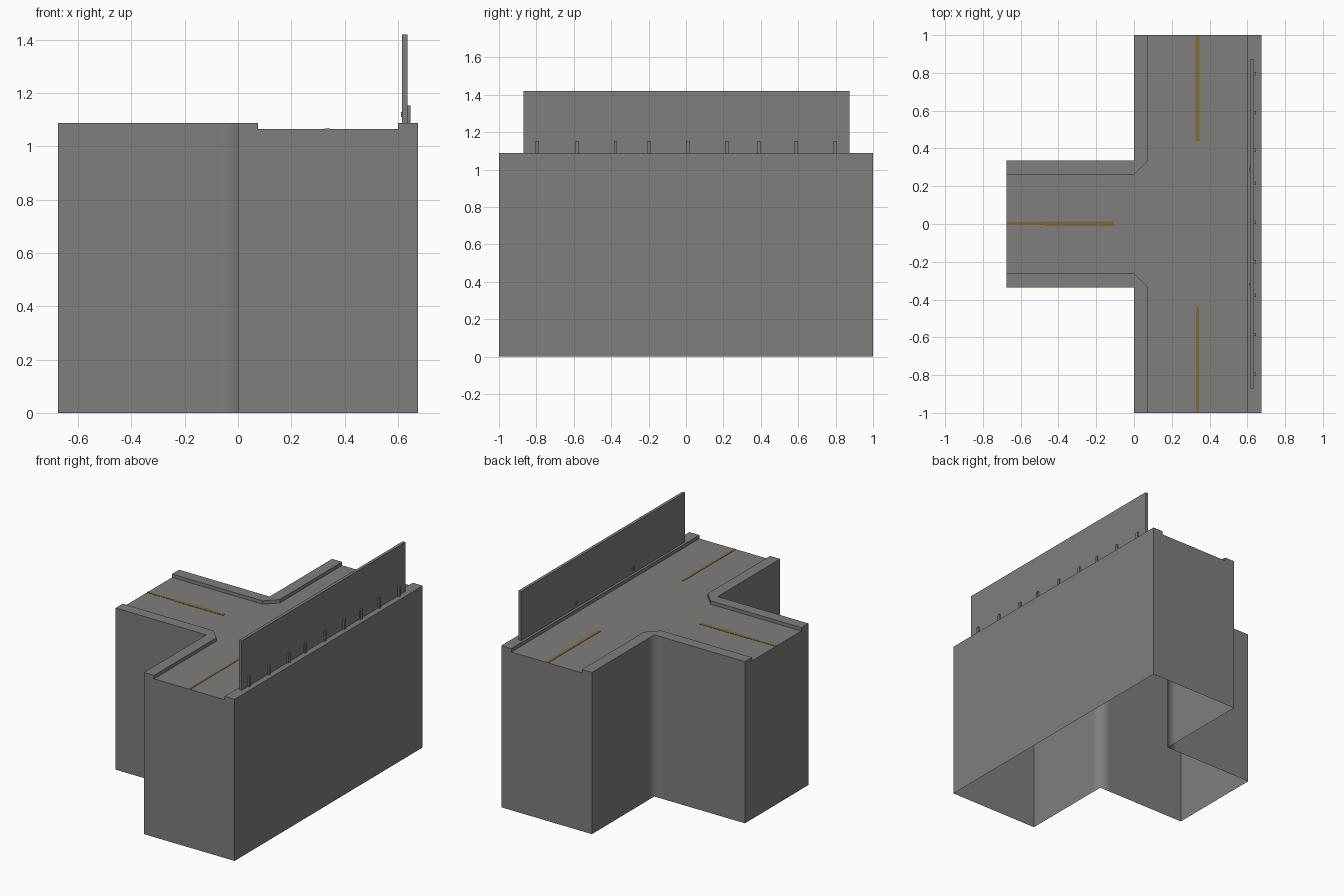
import bpy, bmesh

if "Cube" in bpy.data.objects:
    bpy.data.objects.remove(bpy.data.objects["Cube"])

E, W, C = 0.675, 0.337, 0.075          # half width, half branch width, kerb width
ROAD, KERB = 1.065, 1.088              # surface heights


def material(name, rgb):
    m = bpy.data.materials.new(name)
    m.diffuse_color = (*rgb, 1)
    m.use_nodes = True
    m.node_tree.nodes["Principled BSDF"].inputs["Base Color"].default_value = m.diffuse_color
    return m


concrete = material("grey concrete", (0.215, 0.21, 0.203))
yellow = material("worn yellow paint", (0.22, 0.145, 0.035))


def finish(name, bm, mat):
    me = bpy.data.meshes.new(name)
    bm.to_mesh(me)
    bm.free()
    me.materials.append(mat)
    ob = bpy.data.objects.new(name, me)
    bpy.context.collection.objects.link(ob)
    return ob


def is_outer(p, q):
    """True when a plan edge lies on the outside of the T shape."""
    return ((p[0] == q[0] and abs(p[0]) == E) or
            (p[1] == q[1] and abs(p[1]) == 1) or
            (p[0] == q[0] == 0 and min(abs(p[1]), abs(q[1])) >= W) or
            (p[1] == q[1] and abs(p[1]) == W and max(p[0], q[0]) <= 0))


def slab(name, pts, top):
    """Top face with skirts: outer walls to the ground, kerbs to the road, open below."""
    area = sum(p[0] * q[1] - q[0] * p[1] for p, q in zip(pts, pts[1:] + pts[:1]))
    if area < 0:
        pts = pts[::-1]
    bm = bmesh.new()
    cache = {}

    def v(p, z):
        key = (*p, z)
        if key not in cache:
            cache[key] = bm.verts.new(key)
        return cache[key]

    bm.faces.new([v(p, top) for p in pts])
    for p, q in zip(pts, pts[1:] + pts[:1]):
        outer = is_outer(p, q)
        if not outer and top == ROAD:
            continue
        low = 0.0 if outer else ROAD
        f = bm.faces.new([v(p, low), v(q, low), v(q, top), v(p, top)])
        # inner corner of the T is softly shaded
        f.smooth = any(r[0] == 0 and abs(r[1]) == W for r in (p, q))
    return finish(name, bm, concrete)


def box(name, x, y, z, mat):
    bm = bmesh.new()
    bmesh.ops.create_cube(bm, size=1)
    for v in bm.verts:
        for i, r in enumerate((x, y, z)):
            v.co[i] = r[1] if v.co[i] > 0 else r[0]
    return finish(name, bm, mat)


# road surface with the three end walls
half = [(-E, W - C), (0, W - C), (C, W), (C, 1), (E - C, 1)]
slab("road", half + [(x, -y) for x, y in half[::-1]], ROAD)

# pavements
slab("long_pavement", [(E - C, -1), (E, -1), (E, 1), (E - C, 1)], KERB)
corner = [(0, 1), (C, 1), (C, W), (0, W - C), (-E, W - C), (-E, W),
          (-C, W), (0, W), (0, W + C)]
for s, side in ((1, "back"), (-1, "front")):
    slab(side + "_corner_pavement", [(x, s * y) for x, y in corner], KERB)

# barrier wall and its short posts
box("barrier", (0.616, 0.636), (-0.87, 0.873), (KERB, 1.42), concrete)
for i, y in enumerate((-0.795, -0.585, -0.377, -0.2, 0.01, 0.217, 0.39, 0.59, 0.795)):
    box(f"barrier_post_{i}", (0.634, 0.647), (y - 0.009, y + 0.009), (KERB, 1.153), concrete)

# small chips at the inner foot of the barrier
for i, y in enumerate((-0.32, 0.29)):
    box(f"barrier_chip_{i}", (0.611, 0.617), (y - 0.008, y + 0.008), (1.11, 1.13), concrete)

# painted centre lines
P = (ROAD - 0.001, ROAD + 0.002)
box("back_centre_line", (0.325, 0.346), (0.44, 1.0), P, yellow)
box("front_centre_line", (0.327, 0.343), (-1.0, -0.44), P, yellow)
box("branch_centre_line", (-0.47, -0.105), (-0.011, 0.014), P, yellow)
box("branch_centre_line_worn", (-E, -0.47), (-0.006, 0.01), P, yellow)
